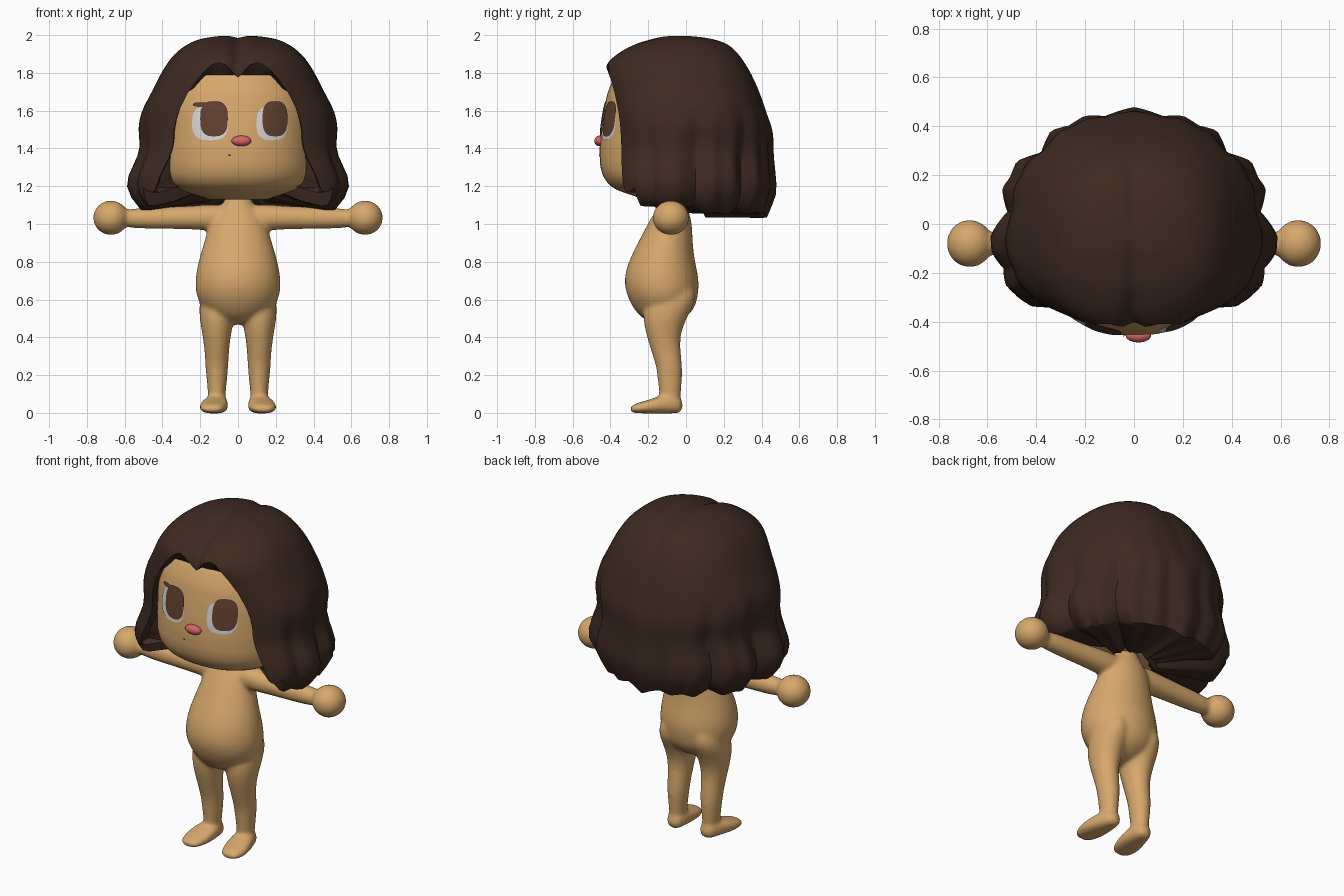
import bpy, bmesh
from math import sin, cos, pi, radians, sqrt, exp

if "Cube" in bpy.data.objects:
    bpy.data.objects.remove(bpy.data.objects["Cube"], do_unlink=True)


def material(name, rgb):
    m = bpy.data.materials.new(name)
    m.use_nodes = True
    m.diffuse_color = (*rgb, 1)
    m.node_tree.nodes["Principled BSDF"].inputs["Base Color"].default_value = (*rgb, 1)
    return m


SKIN = material("skin tan", (.68, .39, .15))
HAIR = material("hair dark brown", (.047, .023, .015))
IRIS = material("iris brown", (.12, .05, .03))
WHITE = material("eye white", (.68, .67, .66))
PINK = material("nose pink", (.66, .13, .13))


def finish(bm, name, mat, angle=60):
    bmesh.ops.remove_doubles(bm, verts=bm.verts, dist=.0001)
    bmesh.ops.recalc_face_normals(bm, faces=bm.faces)
    mesh = bpy.data.meshes.new(name)
    bm.to_mesh(mesh)
    bm.free()
    mesh.materials.append(mat)
    ob = bpy.data.objects.new(name, mesh)
    bpy.context.collection.objects.link(ob)
    bpy.ops.object.select_all(action='DESELECT')
    ob.select_set(True)
    bpy.context.view_layer.objects.active = ob
    bpy.ops.object.shade_smooth_by_angle(angle=radians(angle))
    return ob


def power(v, e):
    return abs(v) ** e * (1 if v >= 0 else -1)


def bridge(bm, rows, closed=True):
    for a, b in zip(rows, rows[1:]):
        for i in range(len(a) if closed else len(a) - 1):
            j = (i + 1) % len(a)
            bm.faces.new((a[i], a[j], b[j], b[i]))


def loft(name, axis, sections, n=2.0, segments=24, side=1):
    """Skin oval sections: position on axis, two centres, two radii."""
    bm = bmesh.new()
    rows = []
    for pos, c1, c2, r1, r2 in sections:
        row = []
        for i in range(segments):
            t = 2 * pi * i / segments
            p = [c1 + r1 * power(cos(t), 2 / n), c2 + r2 * power(sin(t), 2 / n)]
            p.insert(axis, pos)
            row.append(bm.verts.new((p[0] * side, p[1], p[2])))
        rows.append(row)
    bridge(bm, rows)
    bm.faces.new(rows[0])
    bm.faces.new(rows[-1])
    return finish(bm, name, SKIN)


def ellipsoid(name, centre, radii, mat):
    bm = bmesh.new()
    bmesh.ops.create_uvsphere(bm, u_segments=24, v_segments=16, radius=1)
    for v in bm.verts:
        v.co = [c + r * p for c, r, p in zip(centre, radii, v.co)]
    return finish(bm, name, mat)


def lookup(table, q):
    """Linear interpolation in rows sorted by their first value."""
    if q <= table[0][0]:
        return table[0][1:]
    for a, b in zip(table, table[1:]):
        if q <= b[0]:
            k = (q - a[0]) / (b[0] - a[0])
            return [u + (v - u) * k for u, v in zip(a[1:], b[1:])]
    return table[-1][1:]


def smooth_lookup(table, q, h):
    picks = [lookup(table, q + d) for d in (-h, -h / 2, 0, h / 2, h)]
    return [sum(c) / len(picks) for c in zip(*picks)]


def clamp(v):
    return max(0, min(1, v))


# Torso and neck
parts = [loft("body", 2, [
    (.465, 0, -.12, .04, .04), (.495, 0, -.12, .125, .11), (.55, 0, -.115, .188, .165),
    (.62, 0, -.125, .226, .19), (.7, 0, -.13, .231, .204), (.8, 0, -.13, .213, .178),
    (.9, 0, -.11, .182, .146), (1, 0, -.085, .152, .119), (1.06, 0, -.075, .125, .094),
    (1.1, 0, -.07, .08, .07), (1.17, 0, -.07, .063, .058)])]

# Limbs
LEG = [(.72, .1, -.05, .04, .05), (.65, .108, -.053, .08, .105), (.58, .112, -.085, .095, .137),
       (.5, .112, -.115, .094, .117), (.4, .113, -.122, .073, .086), (.3, .112, -.1, .063, .076),
       (.25, .112, -.09, .062, .07), (.2, .112, -.085, .057, .068),
       (.1, .112, -.085, .047, .058), (.03, .112, -.08, .044, .051)]
FOOT = [(-.297, .135, .018, .03, .015), (-.28, .135, .023, .062, .024),
        (-.2, .13, .032, .08, .036), (-.13, .12, .045, .07, .049),
        (-.06, .112, .046, .054, .05), (-.014, .11, .038, .036, .038)]
ARM = [(.05, -.08, 1.035, .06, .07), (.14, -.08, 1.035, .069, .071), (.25, -.08, 1.034, .063, .063),
       (.4, -.08, 1.032, .058, .059), (.5, -.08, 1.03, .053, .056), (.64, -.08, 1.03, .048, .048)]
for word, side in (("left", 1), ("right", -1)):
    parts += [loft(word + "_leg", 2, LEG, side=side),
              loft(word + "_foot", 1, FOOT, n=2.5, side=side),
              loft(word + "_arm", 0, ARM, side=side),
              ellipsoid(word + "_hand", (.673 * side, -.08, 1.033), (.096, .099, .092), SKIN)]

# Blend torso and limbs into one smooth body
for ob in parts:
    ob.select_set(True)
bpy.context.view_layer.objects.active = parts[0]
bpy.ops.object.join()
body = parts[0]
body.modifiers.new("Round", 'SUBSURF').levels = 1
blend = body.modifiers.new("Blend", 'REMESH')
blend.mode, blend.voxel_size, blend.use_smooth_shade = 'VOXEL', .01, True
relax = body.modifiers.new("Relax", 'SMOOTH')
relax.factor, relax.iterations = .5, 16

# Head: height, half width, half depth
HEAD = [(1.13, .1, .1), (1.15, .24, .22), (1.18, .33, .3), (1.23, .385, .35),
        (1.3, .4, .375), (1.4, .398, .378), (1.5, .397, .37), (1.6, .4, .355),
        (1.7, .38, .335), (1.8, .33, .29), (1.87, .22, .2), (1.9, .05, .05)]
HEAD_Y, HEAD_N = -.08, 2.2


def head_size(z):
    return smooth_lookup(HEAD, z, .03)


def face_y(x, z):
    w, d = head_size(z)
    return HEAD_Y - d * (1 - min(1, abs(x) / w) ** HEAD_N) ** (1 / HEAD_N)


heights = [1.13 + .77 * i / 60 for i in range(61)]
loft("head", 2, [(z, 0, HEAD_Y, *head_size(z)) for z in heights], n=HEAD_N, segments=80)


# Face details: thin patches that follow the head
def patch(name, x, z, rx, rz, lift, mat, n=2.8):
    bm = bmesh.new()
    rows = []
    for k in range(1, 9):
        row = []
        for i in range(40):
            t = 2 * pi * i / 40
            px = x + rx * k / 8 * power(cos(t), 2 / n)
            pz = z + rz * k / 8 * power(sin(t), 2 / n)
            row.append(bm.verts.new((px, face_y(px, pz) - lift, pz)))
        rows.append(row)
    bridge(bm, rows)
    bm.faces.new(rows[0])
    ob = finish(bm, name, mat)
    if ob.data.polygons[0].normal.y > 0:
        ob.data.flip_normals()


patch("right_eye_white", -.148, 1.534, .095, .091, .004, WHITE)
patch("right_iris", -.127, 1.557, .073, .093, .008, IRIS)
patch("right_eyelid", -.195, 1.632, .043, .012, .008, IRIS)
patch("left_eye_white", .18, 1.534, .082, .091, .004, WHITE)
patch("left_iris", .196, 1.557, .066, .093, .008, IRIS)
patch("mouth", -.045, 1.365, .008, .004, .004, HAIR)
ellipsoid("nose", (.018, -.458, 1.44), (.052, .027, .028), PINK)

# Hair: height, half width, front depth, back depth
HAIR_SHAPE = [(2, 0, 0, 0), (1.98, .2, .13, .2), (1.95, .27, .23, .28), (1.9, .335, .32, .33),
              (1.85, .375, .375, .365), (1.8, .405, .385, .395), (1.7, .455, .375, .44),
              (1.6, .51, .36, .475), (1.5, .532, .352, .515), (1.4, .512, .355, .512),
              (1.3, .56, .365, .522), (1.2, .603, .37, .533), (1.12, .56, .36, .52),
              (1.05, .48, .33, .465)]
HAIR_KEYS = [(sqrt(2 - r[0]), *r[1:]) for r in HAIR_SHAPE]
# Lower edge of the hair by angle from the front
HEM = [(0, 1.79), (3, 1.82), (7, 1.845), (12, 1.855), (17, 1.845), (22, 1.81), (26, 1.77),
       (31, 1.7), (34, 1.6), (37, 1.44), (40, 1.32), (43, 1.21), (46, 1.17), (52, 1.17),
       (56, 1.2), (60, 1.1), (75, 1.07), (90, 1.08), (105, 1.05), (180, 1.05)]
# Grooves between locks: angle, depth
GROOVES = [(72, .05), (101.25, .1), (117, .03), (135, .1), (153, .04), (168.75, .05)]
HAIR_Y = -.05


def groove(deg):
    return max(d * (1 - abs(deg - c) / 11) for c, d in GROOVES + [(deg, 0)])


def hair_point(deg, side, z):
    t = radians(deg)
    q = sqrt(max(0, 2 - z))
    w, front, back = smooth_lookup(HAIR_KEYS, q, min(.03, q / 2))
    k = 1 - groove(deg) * clamp((1.65 - z) / .35)
    e = 2 / 2.4 if deg < 90 else 2 / (2.4 - .3 * clamp((1.8 - z) / .4))
    x = w * k * power(sin(t), e)
    y = -(front if deg < 90 else back) * k * power(cos(t), e)
    part = exp(-(x / .04) ** 2)
    y += .03 * part * clamp(-y / .3)
    return side * x, y + HAIR_Y, z - .015 * part


def hair_column(bm, deg, side):
    hem = lookup(HEM, deg)[0]
    if deg > 60:
        hem += .4 * groove(deg)
    points = [hair_point(deg, side, 2 - (2 - hem) * (i / 30) ** 2) for i in range(31)]
    x, y, z = points[-1]
    # Inner lip: sideways scale, depth scale, height
    if deg < 31:    # fringe underside tucks down to the forehead
        low = min(z, 1.79)
        lip = [(.97, .95, (z + low) / 2), (.95, .88, low), (.6, .6, z), (.3, .3, z)]
    elif deg < 47:  # side locks run straight back beside the cheeks
        lip = [(1, .93, z), (.98, .75, z + .01), (.6, .6, z + .1), (.3, .3, z + .12)]
    else:           # lock ends curl in below the head
        rise = .1 * (1 - clamp((deg - 60) / 50))
        lip = [(.93, .93, z - .004), (.7, .7, z + rise / 4),
               (.32, .32, z + rise), (.18, .18, 1.16)]
    points += [(x * i, HAIR_Y + (y - HAIR_Y) * j, h) for i, j, h in lip]
    return [bm.verts.new(p) for p in points]


bm = bmesh.new()
angles = list(range(45)) + [45 + 2.25 * i for i in range(61)]
for side in (1, -1):
    bridge(bm, [hair_column(bm, a, side) for a in angles], closed=False)
bmesh.ops.dissolve_degenerate(bm, dist=.0001, edges=bm.edges)
finish(bm, "hair", HAIR, angle=50)
